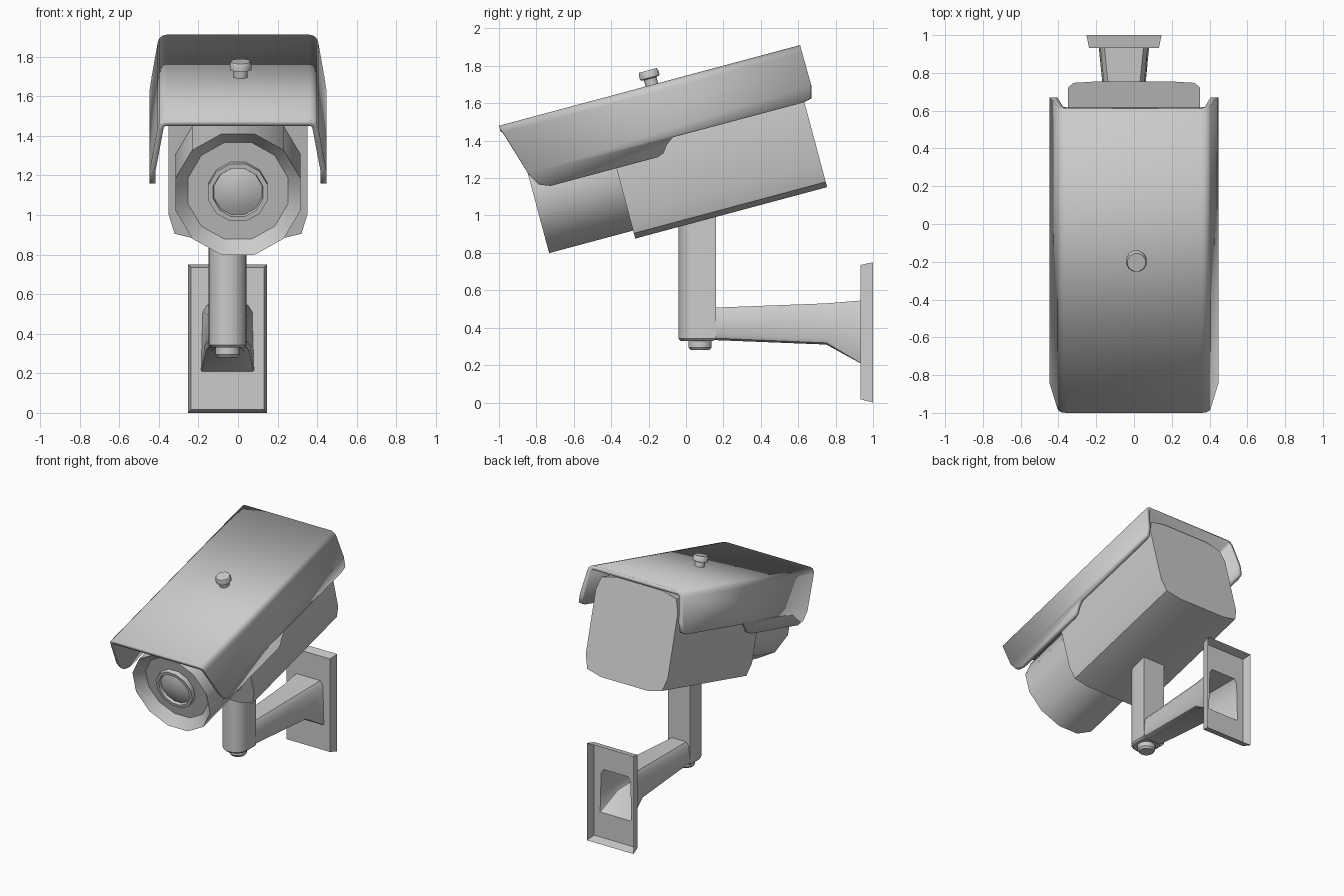
import bpy, bmesh, math

if "Cube" in bpy.data.objects:
    bpy.data.objects.remove(bpy.data.objects["Cube"])

TILT = math.radians(15)   # the camera head is modelled level (x, u, v), then pitched about x
CX = -0.053               # bracket sits slightly off centre


def finish(name, bm, tilt=False, angle=35, recalc=True):
    bmesh.ops.remove_doubles(bm, verts=bm.verts, dist=1e-5)
    if recalc:
        bmesh.ops.recalc_face_normals(bm, faces=bm.faces)
    me = bpy.data.meshes.new(name)
    bm.to_mesh(me)
    bm.free()
    ob = bpy.data.objects.new(name, me)
    bpy.context.collection.objects.link(ob)
    if tilt:
        ob.rotation_euler[0] = TILT
    bpy.ops.object.select_all(action='DESELECT')
    ob.select_set(True)
    bpy.context.view_layer.objects.active = ob
    bpy.ops.object.shade_smooth_by_angle(angle=math.radians(angle))
    return ob


def loft(name, rings, caps=(True, True), **kw):
    bm = bmesh.new()
    vs = [[bm.verts.new(p) for p in r] for r in rings]
    n = len(rings[0])
    for a, b in zip(vs, vs[1:]):
        for i in range(n):
            j = (i + 1) % n
            bm.faces.new((a[i], a[j], b[j], b[i]))
    if caps[0]:
        bm.faces.new(vs[0])
    if caps[1]:
        bm.faces.new(vs[-1])
    return finish(name, bm, **kw)


def lathe(name, prof, place, n=12, caps=(True, True), **kw):
    """prof: (radius, height) pairs; place maps (a, b, height) to a point."""
    ang = [2 * math.pi * (i + 0.5) / n for i in range(n)]
    return loft(name, [[place(r * math.cos(t), r * math.sin(t), h) for t in ang]
                       for r, h in prof], caps, **kw)


# main housing: box with softened corners
corner = [(0.35, 0.235), (0.32, 0.333), (0.2, 0.362)]
half = corner + [(-x, v) for x, v in reversed(corner)]
section = half + [(-x, -v) for x, v in half]
loft("housing", [[(x, u, 1.279 + v) for x, v in section] for u in (-0.035, 1.027)], tilt=True)

# lens barrel with conical recess, lens ring and domed glass
lathe("lens_barrel", [(0.327, 0.0), (0.327, -0.5), (0.262, -0.43), (0.155, -0.43),
                      (0.155, -0.465), (0.13, -0.465), (0.125, -0.445),
                      (0.08, -0.462), (0.03, -0.47)],
      lambda a, b, h: (a, h, 1.277 + b), tilt=True)

# sun shield: bent sheet with stepped sides, thickened inward
TOP = 1.688


def front_u(v):
    return -0.583 + (TOP - v) * 0.298


bm = bmesh.new()
bend = [(0.36, TOP), (0.383, 1.682), (0.399, 1.667), (0.406, 1.645)]
rim = [(1.068, 1.40), (1.024, 1.387), (0.30, 1.388), (0.26, 1.36), (0.228, 1.318),
       (0.194, 1.306), (-0.40, 1.306), (-0.46, 1.33), (front_u(1.40), 1.40)]
for s in (1, -1):
    strips = [[(s * x, front_u(v), v), (s * x, 1.084, v)] for x, v in bend]
    faces = [(a[0], a[1], b[1], b[0]) for a, b in zip(strips, strips[1:])]
    lower = [(s * 0.447, u, v) for u, v in rim]
    faces.append((strips[-1][0], strips[-1][1], (s * 0.436, 1.086, 1.47), lower[0], lower[-1]))
    faces.append(lower)
    for f in faces:
        bm.faces.new([bm.verts.new(p) for p in f])
bm.faces.new([bm.verts.new(p) for p in
              [(-0.36, -0.583, TOP), (0.36, -0.583, TOP), (0.36, 1.084, TOP), (-0.36, 1.084, TOP)]])
bmesh.ops.remove_doubles(bm, verts=bm.verts, dist=1e-5)
bmesh.ops.recalc_face_normals(bm, faces=bm.faces)
if max(bm.faces, key=lambda f: f.calc_center_median().z).normal.z < 0:
    bmesh.ops.reverse_faces(bm, faces=bm.faces)
shield = finish("sun_shield", bm, tilt=True, recalc=False)
sol = shield.modifiers.new("thickness", 'SOLIDIFY')
sol.thickness = 0.03
sol.offset = -1

# adjusting screw on top of the shield
lathe("shield_screw", [(0.036, 1.66), (0.036, 1.722), (0.056, 1.728), (0.056, 1.755), (0.05, 1.768)],
      lambda a, b, h: (0.013 + a, 0.263 + b, h), tilt=True)


# upright post: round front, flat back
def post_ring(z, inset):
    r = 0.095 - inset
    pts = [(CX + r * math.cos(t), 0.055 + r * math.sin(t), z)
           for t in [math.pi + math.pi * i / 10 for i in range(11)]]
    return pts + [(CX + r, 0.16 - inset, z), (CX - r, 0.16 - inset, z)]


loft("post", [post_ring(0.33, 0.012), post_ring(0.342, 0), post_ring(1.03, 0)])

# bolt under the post
lathe("post_bolt", [(0.064, 0.345), (0.064, 0.295), (0.052, 0.28)],
      lambda a, b, h: (CX + a, 0.075 + b, h))


# hollow arm flaring into the wall plate
def arm_ring(y, w, z0, z1, top, bot):
    side = [(w - bot, z0), (w - bot * 0.3, z0 + bot * 0.3), (w, z0 + bot),
            (w - 0.008, z1 - top), (w - 0.03, z1)]
    return [(CX + x, y, z) for x, z in side] + [(CX - x, y, z) for x, z in reversed(side)]


BACK = arm_ring(0.932, 0.133, 0.21, 0.545, 0.035, 0.006)
loft("arm", [arm_ring(0.10, 0.092, 0.333, 0.508, 0.03, 0.035),
             arm_ring(0.17, 0.092, 0.333, 0.508, 0.03, 0.035),
             arm_ring(0.75, 0.115, 0.31, 0.53, 0.03, 0.03), BACK], caps=(True, False))

# wall plate: shallow open-backed tray with a hole for the arm
bm = bmesh.new()


def plate_ring(y, w, z0, z1):
    return [bm.verts.new((CX + x, y, z)) for x, z in ((w, z0), (w, z1), (-w, z1), (-w, z0))]


front, back = plate_ring(0.932, 0.185, 0.017, 0.735), plate_ring(1.0, 0.199, 0.0, 0.75)
hole = [bm.verts.new(p) for p in BACK]
for i in range(4):
    bm.faces.new((front[i], front[(i + 1) % 4], back[(i + 1) % 4], back[i]))
bm.faces.new([front[0], front[1]] + hole[4::-1])
bm.faces.new([front[2], front[3]] + hole[:4:-1])
bm.faces.new((front[1], front[2], hole[5], hole[4]))
bm.faces.new((front[3], front[0], hole[0], hole[9]))
finish("wall_plate", bm)
